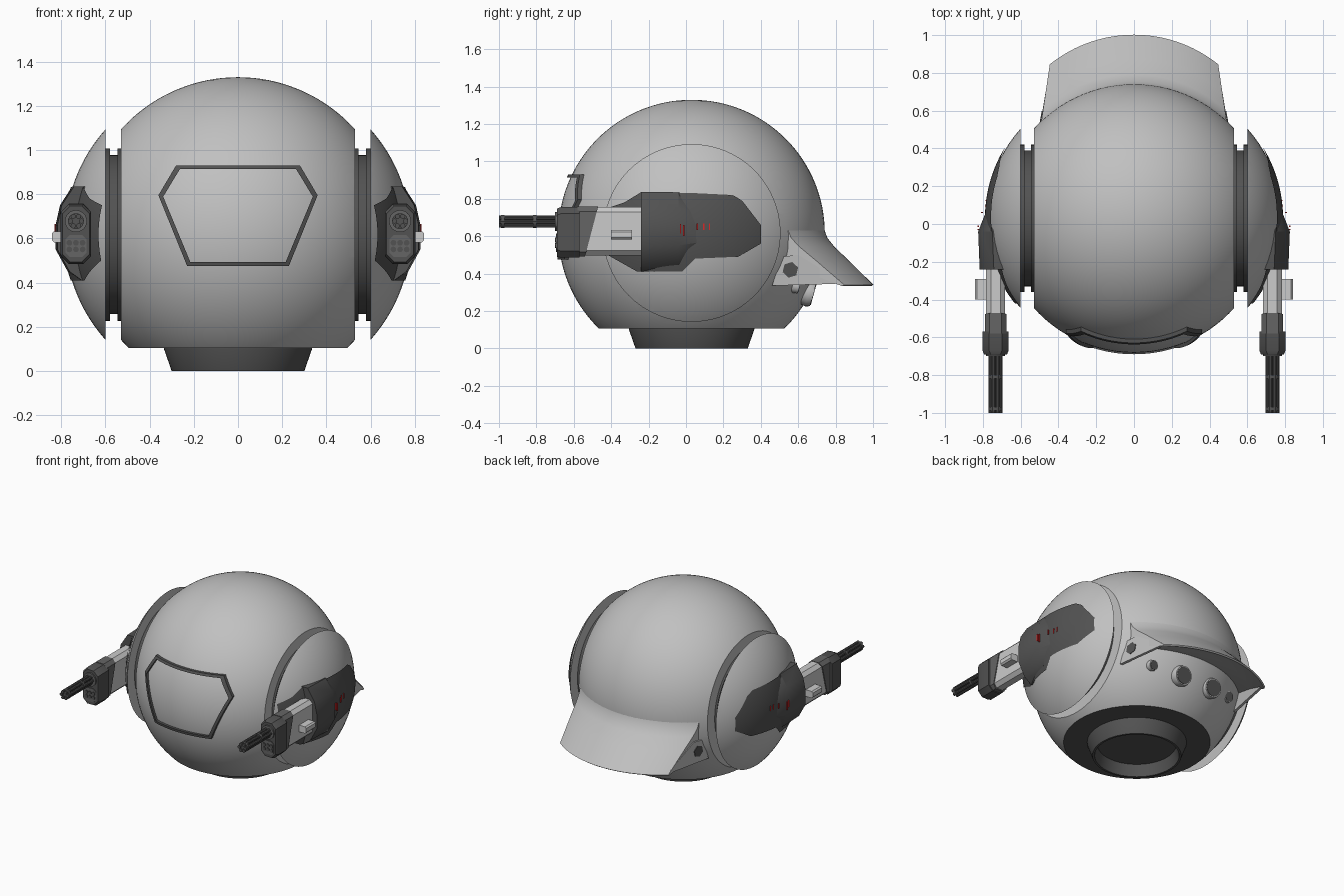
import bpy, bmesh, math

if "Cube" in bpy.data.objects:
    bpy.data.objects.remove(bpy.data.objects["Cube"])

CY, CZ, R = 0.03, 0.617, 0.712   # main sphere centre and radius


def material(name, rgb):
    m = bpy.data.materials.new(name)
    m.diffuse_color = (*rgb, 1)
    m.use_nodes = True
    m.node_tree.nodes["Principled BSDF"].inputs["Base Color"].default_value = m.diffuse_color
    return m


SHELL = material("shell_grey", (0.53, 0.53, 0.53))
LIGHT = material("light_grey", (0.60, 0.60, 0.60))
DARK = material("dark_grey", (0.085, 0.085, 0.085))
MID = material("mid_dark_grey", (0.13, 0.13, 0.13))
RED = material("red_marking", (0.70, 0.02, 0.02))


def finish(bm, name, mats, angle=30):
    bmesh.ops.remove_doubles(bm, verts=bm.verts, dist=1e-5)
    bmesh.ops.recalc_face_normals(bm, faces=bm.faces)
    me = bpy.data.meshes.new(name)
    bm.to_mesh(me)
    bm.free()
    for m in mats:
        me.materials.append(m)
    for p in me.polygons:
        p.use_smooth = True
    me.set_sharp_from_angle(angle=math.radians(angle))
    ob = bpy.data.objects.new(name, me)
    bpy.context.collection.objects.link(ob)
    return ob


def loft(name, rings, mat, closed=True, caps=True, angle=30):
    """Skin a list of equal-length point rings."""
    bm = bmesh.new()
    vs = [[bm.verts.new(p) for p in r] for r in rings]
    n = len(rings[0])
    for a, b in zip(vs, vs[1:]):
        for i in range(n if closed else n - 1):
            j = (i + 1) % n
            bm.faces.new((a[i], a[j], b[j], b[i]))
    if caps and closed:
        bm.faces.new(vs[0])
        bm.faces.new(vs[-1])
    return finish(bm, name, [mat], angle)


def revolve(name, profile, mat, centre, axis, n=64, tilt=0.0):
    """Rings of (radius, distance) along x, y or z; tilt drops a y axis."""
    rings = []
    for r, d in profile:
        ring = []
        for k in range(n):
            a = 2 * math.pi * k / n
            c, s = r * math.cos(a), r * math.sin(a)
            if axis == "x":
                p = (d, c, s)
            elif axis == "z":
                p = (c, s, d)
            else:
                ct, st = math.cos(tilt), math.sin(tilt)
                p = (c, d * ct + s * st, s * ct - d * st)
            ring.append(tuple(q + o for q, o in zip(p, centre)))
        rings.append(ring)
    return loft(name, rings, mat)


def chamfered(x0, x1, z0, z1, c, y, shear=0.0):
    """Octagonal section at depth y."""
    pts = [(x0 + c, z0), (x1 - c, z0), (x1, z0 + c), (x1, z1 - c),
           (x1 - c, z1), (x0 + c, z1), (x0, z1 - c), (x0, z0 + c)]
    return [(x, y + shear * (z - z0) / (z1 - z0), z) for x, z in pts]


def flip(rings, s):
    return [[(s * x, y, z) for x, y, z in r] for r in rings]


def interp(table, t):
    for (a, u), (b, v) in zip(table, table[1:]):
        if t <= b:
            return u + (v - u) * (t - a) / (b - a)
    return table[-1][1]


def sphere_part(name, cuts, mats, dx=0.0):
    """Sphere trimmed by planes; the downward cut face takes the second material."""
    bm = bmesh.new()
    bmesh.ops.create_uvsphere(bm, u_segments=96, v_segments=64, radius=R)
    bmesh.ops.translate(bm, verts=bm.verts, vec=(0, CY, CZ))
    for co, no in cuts:
        g = bm.verts[:] + bm.edges[:] + bm.faces[:]
        res = bmesh.ops.bisect_plane(bm, geom=g, plane_co=co, plane_no=no, clear_outer=True)
        edges = [e for e in res["geom_cut"] if isinstance(e, bmesh.types.BMEdge)]
        bmesh.ops.edgeloop_fill(bm, edges=edges)
    bmesh.ops.translate(bm, verts=bm.verts, vec=(dx, 0, 0))
    bm.normal_update()
    for f in bm.faces:
        if len(mats) > 1 and all(abs(v.co.z - 0.105) < 1e-4 for v in f.verts):
            f.material_index = 1
    return finish(bm, name, mats)


# main shell and hollow neck
sphere_part("body_shell", [((0.53, 0, 0), (1, 0, 0)), ((-0.53, 0, 0), (-1, 0, 0)),
                           ((0, 0, 0.105), (0, 0, -1))], [SHELL, DARK])
revolve("neck_base", [(0.335, 0.11), (0.335, 0.10), (0.30, 0), (0.285, 0), (0.265, 0.085)],
        DARK, (0, CY, 0), "z")

# raised window frame following the sphere
corners = [(-0.28, 0.93), (0.28, 0.93), (0.36, 0.795), (0.23, 0.475), (-0.23, 0.475), (-0.36, 0.795)]


def front(x, z, r):
    return (x, CY - math.sqrt(r * r - x * x - (z - CZ) ** 2), z)


rings = []
for i, (xa, za) in enumerate(corners):
    xb, zb = corners[(i + 1) % 6]
    for k in range(16):
        x, z = xa + (xb - xa) * k / 16, za + (zb - za) * k / 16
        xi, zi = x * 0.94, 0.715 + (z - 0.715) * 0.92
        rings.append([front(x, z, R - 0.01), front(x, z, R + 0.018),
                      front(xi, zi, R + 0.018), front(xi, zi, R - 0.01)])
loft("window_frame", rings + rings[:1], DARK, caps=False)

# flared rear brim
section = [(-0.012, 0.67), (-0.002, 0.635), (0.014, 0.59), (0.05, 0.545), (0.13, 0.468),
           (0.26, 0.34), (0.25, 0.333), (0.10, 0.40), (-0.05, 0.45), (-0.14, 0.50)]
rings = []
for k in range(41):
    u = k / 20 - 1
    ring = []
    for off, z in section:
        x = u * (0.49 - 0.17 * max(off, 0))
        ring.append((x, CY + math.sqrt(R * R - x * x) + off, z))
    rings.append(ring)
loft("rear_brim", rings, SHELL, angle=20)

# thrusters under the brim
for s in (1, -1):
    for label, x, y, z, r in (("large", 0.13, 0.675, 0.29, 0.073), ("small", 0.33, 0.60, 0.33, 0.04)):
        revolve(label + "_thruster", [(r * 0.8, -0.12), (r, -0.02), (r * 0.9, 0.005), (r * 0.8, 0.005)],
                SHELL, (s * x, y, z), "y", 24, 0.27)
        revolve(label + "_thruster_mouth", [(r * 0.8, 0.0), (r * 0.8, 0.008)],
                DARK, (s * x, y, z), "y", 24, 0.27)

for s in (1, -1):
    # brim end cheeks with dark hexagonal plugs
    def cheek_x(y):
        return 0.494 - 0.17 * (y - 0.545)

    outline = [(0.46, 0.335), (0.51, 0.49), (0.60, 0.50), (0.82, 0.365), (0.80, 0.345)]
    loft("brim_cheek", flip([[(cheek_x(y) - t, y, z) for y, z in outline] for t in (0.02, 0)], s), SHELL)
    hexa = [(0.558 + 0.043 * math.cos(k * math.pi / 3 + 0.3), 0.42 + 0.043 * math.sin(k * math.pi / 3 + 0.3))
            for k in range(6)]
    loft("cheek_plug", flip([[(cheek_x(y) + t, y, z) for y, z in hexa] for t in (-0.005, 0.004)], s), DARK)

    # side joint and ear cap
    revolve("side_joint", [(0.39, 0.52), (0.39, 0.545), (0.36, 0.545), (0.36, 0.58), (0.39, 0.58), (0.39, 0.605)]
            if s > 0 else
            [(0.39, -0.52), (0.39, -0.545), (0.36, -0.545), (0.36, -0.58), (0.39, -0.58), (0.39, -0.605)],
            DARK, (0, CY, CZ), "x")
    sphere_part("ear_cap", [((s * 0.53, 0, 0), (-s, 0, 0))], [SHELL], s * 0.07)

    # dark armour patch hugging the cap
    upper = [(-0.42, 0.75), (-0.33, 0.78), (-0.24, 0.835), (0.05, 0.83), (0.25, 0.82), (0.30, 0.79), (0.40, 0.66)]
    lower = [(-0.42, 0.50), (-0.26, 0.41), (-0.02, 0.41), (0.05, 0.48), (0.28, 0.49), (0.40, 0.56)]

    def cap_x(y, z, lift):
        return 0.07 + math.sqrt((R + lift) ** 2 - (y - CY) ** 2 - (z - CZ) ** 2)

    rings = []
    for k in range(83):
        y = -0.42 + k * 0.01
        a, b = interp(lower, y), interp(upper, y)
        zs = [a + (b - a) * j / 16 for j in range(17)]
        rings.append([(cap_x(y, z, 0.007), y, z) for z in zs])
    loft("armour_patch", flip(rings, s), DARK, closed=False)

    # weapon housing rising out of the cap
    prof = [(0.66, 0.835), (0.75, 0.835), (0.805, 0.75), (0.825, 0.66), (0.825, 0.55), (0.77, 0.45),
            (0.715, 0.41), (0.66, 0.41)]

    def shrink(y, q, dx):
        return [(x - dx, y, 0.62 + (z - 0.62) * q) for x, z in prof]

    loft("weapon_housing", flip([shrink(-0.24, 1, 0.008), shrink(-0.04, 1, 0), shrink(0.10, 0.7, 0.055)], s), DARK)

    # small red markings
    for y, z, h in ((-0.03, 0.64, 0.05), (-0.012, 0.63, 0.06), (0.06, 0.65, 0.035),
                    (0.095, 0.65, 0.035), (0.125, 0.65, 0.035)):
        x = 0.824 if y < 0 else cap_x(y, z, 0.006) + (0.018 if y < 0.07 else 0.0)
        loft("red_mark", flip([[(x + t, y - 0.003, z - h / 2), (x + t, y + 0.003, z - h / 2),
                                (x + t, y + 0.003, z + h / 2), (x + t, y - 0.003, z + h / 2)]
                               for t in (-0.004, 0.005)], s), RED)

    # gun body, collar and muzzle block
    loft("gun_body", flip([chamfered(0.682, 0.783, 0.497, 0.755, 0.025, y) for y in (-0.22, -0.58)], s), LIGHT)
    loft("gun_collar", flip([chamfered(0.676, 0.789, 0.491, 0.758, 0.025, -0.54, 0.07),
                             chamfered(0.676, 0.789, 0.491, 0.758, 0.025, -0.58)], s), MID)
    loft("muzzle_block", flip([chamfered(0.664, 0.802, 0.485, 0.755, 0.035, -0.57),
                               chamfered(0.664, 0.802, 0.485, 0.755, 0.035, -0.67),
                               chamfered(0.672, 0.794, 0.493, 0.747, 0.035, -0.69)], s), DARK)
    loft("gun_side_knob", flip([chamfered(0.77, 0.842, 0.582, 0.632, 0.01, y) for y in (-0.40, -0.29)], s), LIGHT)

    # rocket panel below the barrels
    loft("rocket_panel", flip([chamfered(0.685, 0.781, 0.515, 0.615, 0.02, y) for y in (-0.68, -0.695)], s), MID)
    for i in range(3):
        for j in range(2):
            revolve("rocket_tube", [(0.013, 0), (0.013, -0.008)], DARK,
                    (s * (0.703 + 0.03 * i), -0.692, 0.55 + 0.03 * j), "y", 12)

    # rotary barrels
    revolve("barrel_socket", [(0.05, -0.68), (0.05, -0.70), (0.038, -0.70)], MID, (s * 0.733, 0, 0.678), "y", 24)
    revolve("barrel_core", [(0.016, -0.69), (0.016, -0.98)], DARK, (s * 0.733, 0, 0.678), "y", 12)
    for y in (-0.80, -0.97):
        revolve("barrel_clamp", [(0.036, y), (0.036, y - 0.018)], DARK, (s * 0.733, 0, 0.678), "y", 18)
    for k in range(6):
        a = k * math.pi / 3
        revolve("barrel", [(0.0115, -0.69), (0.0115, -1.0)], DARK,
                (s * (0.733 + 0.025 * math.cos(a)), 0, 0.678 + 0.025 * math.sin(a)), "y", 10)
